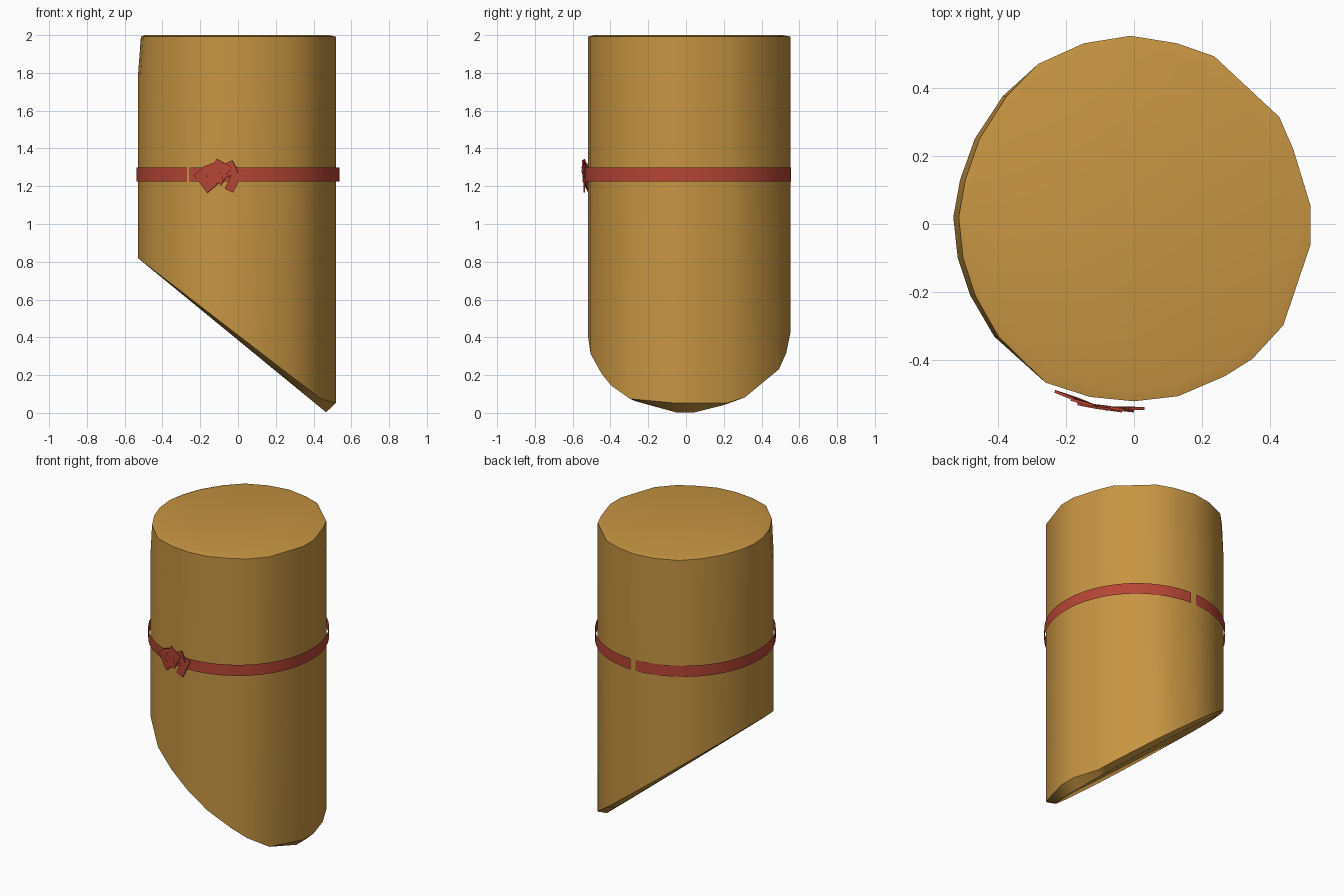
import bpy, bmesh, math
from mathutils import Matrix, Vector

if "Cube" in bpy.data.objects:
    bpy.data.objects.remove(bpy.data.objects["Cube"])


def material(name, rgb):
    m = bpy.data.materials.new(name)
    m.diffuse_color = (*rgb, 1)
    m.use_nodes = True
    m.node_tree.nodes["Principled BSDF"].inputs["Base Color"].default_value = m.diffuse_color
    return m


TAN = material("golden tan", (0.57, 0.30, 0.055))
RED = material("cord red", (0.47, 0.06, 0.036))


def finish(name, bm, mat, angle=None):
    bmesh.ops.recalc_face_normals(bm, faces=bm.faces[:])
    me = bpy.data.meshes.new(name)
    bm.to_mesh(me)
    bm.free()
    me.materials.append(mat)
    ob = bpy.data.objects.new(name, me)
    bpy.context.collection.objects.link(ob)
    if angle:
        bpy.ops.object.select_all(action='DESELECT')
        ob.select_set(True)
        bpy.context.view_layer.objects.active = ob
        bpy.ops.object.shade_smooth_by_angle(angle=math.radians(angle))
    return ob


# Hand-cut, slightly irregular round outline seen from above
OUTLINE = [(-.01, .552), (.126, .53), (.235, .492), (.426, .314), (.467, .22),
           (.518, .053), (.518, -.06), (.438, -.297), (.347, -.396),
           (.267, -.446), (.13, -.505), (0, -.52), (-.13, -.507), (-.26, -.465),
           (-.41, -.33), (-.48, -.21), (-.517, -.1), (-.53, .02), (-.51, .13),
           (-.467, .25), (-.385, .375), (-.28, .47), (-.147, .53)]


def cut(x):
    """Height of the slanted lower cut."""
    return max(0, .82 * (.47 - x))


# Body: flat top, straight wall, slanted cut with a softened rim
bm = bmesh.new()
rings = []
rings.append([(x * .9, y * .9, cut(x * .9)) for x, y in OUTLINE])
rings.append([(x, y, cut(x) + .05 * (x + .53)) for x, y in OUTLINE])
rings.append([(x, y, 1.78) for x, y in OUTLINE])
rings.append([(x * (.97 if x < -.3 else 1), y, 1.992) for x, y in OUTLINE])
rings.append([(x * .93, y * .93, 2.0) for x, y in OUTLINE])
loops = [[bm.verts.new(p) for p in r] for r in rings]
n = len(OUTLINE)
for a, b in zip(loops, loops[1:]):
    for i in range(n):
        j = (i + 1) % n
        bm.faces.new((a[i], a[j], b[j], b[i]))
bm.faces.new(loops[0])
bm.faces.new(loops[-1])
finish("body", bm, TAN, 40)

# Cord: thin band in two arcs, leaving the small gaps at front and back
bm = bmesh.new()
for start, end in ((92, 239.8), (241.2, 448)):
    prev = None
    for i in range(41):
        t = math.radians(start + (end - start) * i / 40)
        x, y = .538 * math.cos(t), .006 + .55 * math.sin(t)
        if y < 0:
            y = .538 * math.sin(t)
        cur = [bm.verts.new((x, y, z)) for z in (1.225, 1.298)]
        if prev:
            bm.faces.new((prev[0], cur[0], cur[1], prev[1]))
        prev = cur
finish("cord", bm, RED, 40)

# Knot: overlapping short straps (x, z, width, height, roll, lift)
bm = bmesh.new()
STRAPS = [(-.17, 1.235, .075, .12, -38, .004), (-.02, 1.235, .05, .13, 25, .003),
          (-.13, 1.265, .08, .11, -20, .009), (-.06, 1.285, .10, .07, -25, .007),
          (-.10, 1.275, .09, .11, 30, .012)]
for x, z, w, h, roll, lift in STRAPS:
    y = -math.sqrt(.538 ** 2 - x * x) - lift * .8
    m = (Matrix.Translation((x, y, z)) @ Matrix.Rotation(math.asin(x / .538), 4, 'Z')
         @ Matrix.Rotation(math.radians(roll), 4, 'Y')
         @ Matrix.Rotation(math.radians(roll * .08), 4, 'Z')
         @ Matrix.Diagonal((w, .008, h, 1)))
    bmesh.ops.create_cube(bm, size=1, matrix=m)
finish("knot", bm, RED)
